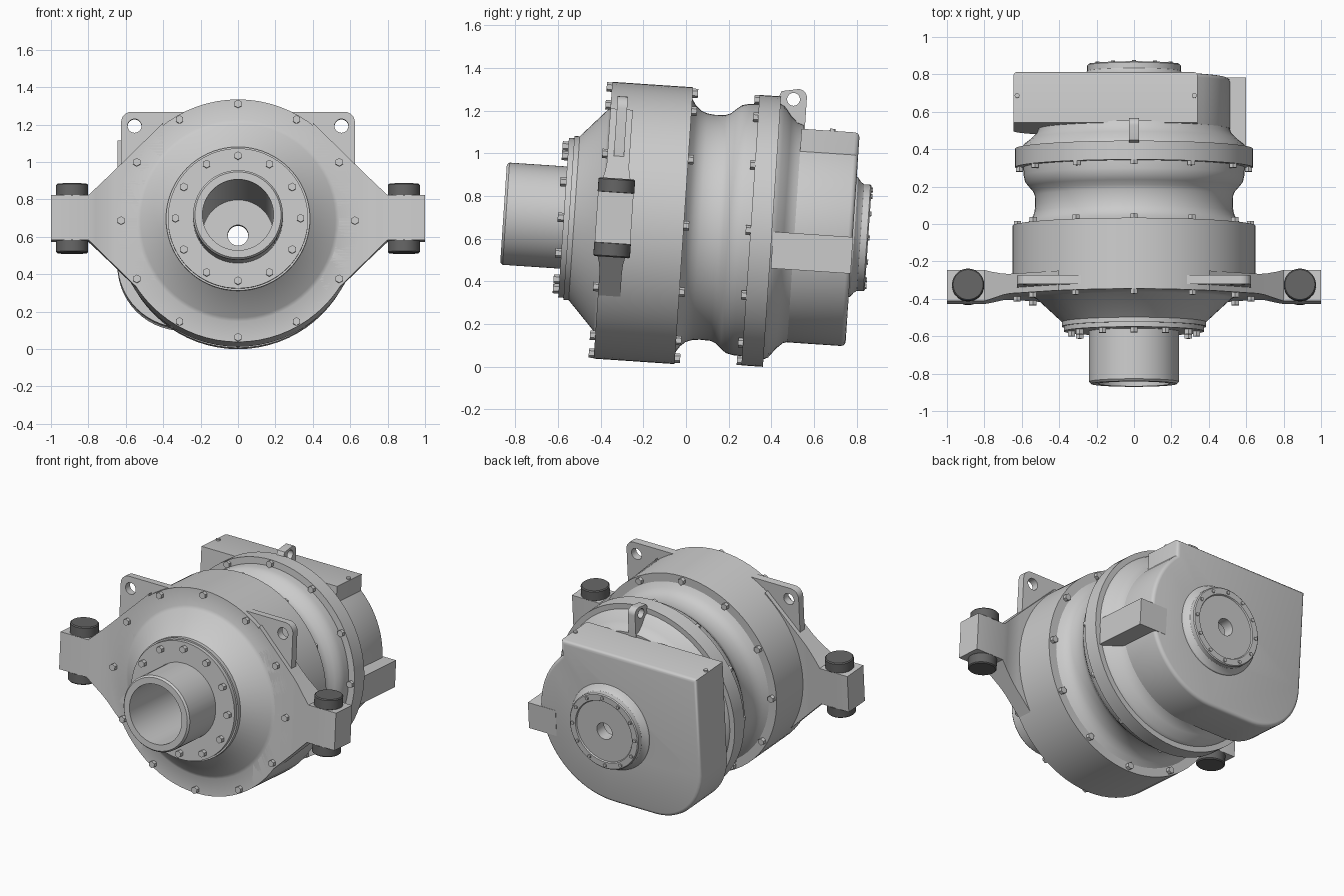
import bpy, bmesh
from math import sin, cos, pi, radians
from mathutils import Matrix, Vector

if "Cube" in bpy.data.objects:
    bpy.data.objects.remove(bpy.data.objects["Cube"])

# Everything is built around the local y axis, then tilted into place at the end.
TILT = Matrix.Translation((0, 0, 0.66)) @ Matrix.Rotation(radians(-3.85), 4, 'X')
parts = []


def finish(name, bm):
    bmesh.ops.recalc_face_normals(bm, faces=bm.faces)
    mesh = bpy.data.meshes.new(name)
    bm.to_mesh(mesh)
    bm.free()
    obj = bpy.data.objects.new(name, mesh)
    bpy.context.collection.objects.link(obj)
    parts.append(obj)
    return obj


def loft(name, sections):
    """Closed solid through rings with equal point counts."""
    bm = bmesh.new()
    rings = [[bm.verts.new(p) for p in s] for s in sections]
    n = len(rings[0])
    for a, b in zip(rings, rings[1:]):
        for i in range(n):
            j = (i + 1) % n
            bm.faces.new((a[i], a[j], b[j], b[i]))
    bm.faces.new(rings[0])
    bm.faces.new(rings[-1])
    return finish(name, bm)


def revolve(name, profile, n=72):
    """Closed (position, radius) profile turned about the y axis."""
    bm = bmesh.new()
    rings = [[bm.verts.new((r * sin(2 * pi * k / n), s, r * cos(2 * pi * k / n)))
              for s, r in profile] for k in range(n)]
    m = len(profile)
    for k in range(n):
        a, b = rings[k], rings[(k + 1) % n]
        for i in range(m):
            j = (i + 1) % m
            bm.faces.new((a[i], a[j], b[j], b[i]))
    return finish(name, bm)


def cylinder(name, centre, radius, depth, axis, n=40):
    bm = bmesh.new()
    turn = Vector((0, 0, 1)).rotation_difference(Vector(axis)).to_matrix().to_4x4()
    bmesh.ops.create_cone(bm, cap_ends=True, segments=n, radius1=radius, radius2=radius,
                          depth=depth, matrix=Matrix.Translation(centre) @ turn)
    return finish(name, bm)


def bolt_ring(name, s, radius, count, size, height=0.045):
    bm = bmesh.new()
    for k in range(count):
        a = 2 * pi * k / count
        m = Matrix.Translation((radius * sin(a), s, radius * cos(a))) @ Matrix.Rotation(pi / 2, 4, 'X')
        bmesh.ops.create_cone(bm, cap_ends=True, segments=6, radius1=size, radius2=size,
                              depth=height, matrix=m)
    finish(name, bm)


def cut(obj, cutter):
    mod = obj.modifiers.new("hole", 'BOOLEAN')
    mod.operation = 'DIFFERENCE'
    mod.solver = 'EXACT'
    mod.object = cutter
    bpy.context.view_layer.objects.active = obj
    bpy.ops.object.modifier_apply(modifier=mod.name)
    parts.remove(cutter)
    bpy.data.objects.remove(cutter)


def arc(cx, cz, r, a0, a1, n):
    return [(cx + r * cos(radians(a0 + (a1 - a0) * i / n)),
             cz + r * sin(radians(a0 + (a1 - a0) * i / n))) for i in range(n + 1)]


# Main turned casing: output tube, flange, cone, drum, neck, rear flange, hollow bore
revolve("main_casing", [
    (-0.857, 0.19), (-0.857, 0.23), (-0.845, 0.24), (-0.575, 0.24), (-0.575, 0.375),
    (-0.55, 0.375), (-0.55, 0.385), (-0.525, 0.385), (-0.40, 0.52), (-0.39, 0.54),
    (-0.39, 0.65), (-0.01, 0.65), (-0.01, 0.595), (0.01, 0.565), (0.035, 0.543),
    (0.065, 0.532), (0.10, 0.528), (0.15, 0.53), (0.175, 0.54), (0.20, 0.562),
    (0.225, 0.582), (0.26, 0.59), (0.303, 0.592), (0.303, 0.635), (0.404, 0.635),
    (0.404, 0.60), (0.425, 0.59), (0.46, 0.545), (0.49, 0.518), (0.52, 0.508),
    (0.52, 0.19)])

# Rear housing: round on one side, square shoulder on the other
outline = [(-0.645, 0.49), (0.34, 0.49)]
outline += arc(0, 0, 0.513, 48.5, -90, 30)
outline += arc(-0.295, -0.163, 0.35, -90, -180, 14)
housing = loft("rear_housing", [[(x, s, z) for x, z in outline] for s in (0.51, 0.783)])
bm = bmesh.new()
bm.from_mesh(housing.data)
rim = [e for e in bm.edges if all(v.co.y > 0.78 for v in e.verts)]
bmesh.ops.bevel(bm, geom=rim, offset=0.022, segments=3, profile=0.5, affect='EDGES')
bm.to_mesh(housing.data)
bm.free()
cut(housing, cylinder("bore_cutter", (0, 0.65, 0), 0.19, 0.6, (0, 1, 0), 72))

# Rear cover disc with centre hole
revolve("rear_cover", [
    (0.775, 0.055), (0.775, 0.285), (0.79, 0.28), (0.805, 0.26), (0.82, 0.25),
    (0.85, 0.25), (0.856, 0.244), (0.856, 0.205), (0.848, 0.20), (0.848, 0.055)])

# Side foot block on the housing
loft("side_foot", [[(x, 0.41, 0), (x, 0.785, 0), (x, 0.785, -0.172), (x, 0.41, -0.172)]
                   for x in (0.40, 0.60)])

# Top lifting eye on the rear flange
eye_outline = [(0.38, 0.45), (0.38, 0.60), (0.405, 0.66)]
eye_outline += arc(0.485, 0.635, 0.04, 90, 0, 6) + [(0.525, 0.45)]
eye = loft("top_lifting_eye", [[(x, s, z) for s, z in eye_outline] for x in (-0.026, 0.026)])
cut(eye, cylinder("eye_cutter", (0, 0.463, 0.625), 0.03, 0.2, (1, 0, 0)))

# Mirrored mounting arms, rubber pads and corner lifting plates
rubber = bpy.data.materials.new("dark_rubber")
rubber.diffuse_color = (0.13, 0.13, 0.13, 1)
rubber.use_nodes = True
rubber.node_tree.nodes["Principled BSDF"].inputs["Base Color"].default_value = rubber.diffuse_color
for side, k in (("left", -1), ("right", 1)):
    # x, front, back, half height
    stations = [(0.40, -0.39, -0.285, 0.51), (0.66, -0.39, -0.285, 0.255),
                (0.70, -0.395, -0.282, 0.216), (0.76, -0.412, -0.268, 0.158),
                (0.80, -0.422, -0.255, 0.12), (1.0, -0.422, -0.255, 0.12)]
    loft(side + "_mount_arm", [
        [(k * x, f, 0.015 + h), (k * x, b, 0.015 + h), (k * x, b, 0.015 - h), (k * x, f, 0.015 - h)]
        for x, f, b, h in stations])

    for level, z in (("upper", 0.165), ("lower", -0.135)):
        bm = bmesh.new()
        bmesh.ops.create_cone(bm, cap_ends=True, segments=40, radius1=0.086, radius2=0.086,
                              depth=0.07, matrix=Matrix.Translation((k * 0.887, -0.338, z)))
        caps = [e for e in bm.edges if abs(e.verts[0].co.z - e.verts[1].co.z) < 1e-4]
        bmesh.ops.bevel(bm, geom=caps, offset=0.006, segments=1, affect='EDGES')
        finish(side + "_" + level + "_pad", bm).data.materials.append(rubber)

    plate_outline = [(0.2, 0.585)] + arc(0.57, 0.53, 0.055, 90, 0, 6) + [(0.625, 0.27), (0.3, 0.27)]
    plate = loft(side + "_lifting_plate", [[(k * x, s, z) for x, z in plate_outline]
                                           for s in (-0.36, -0.312)])
    cut(plate, cylinder("plate_cutter", (k * 0.553, -0.335, 0.51), 0.037, 0.2, (0, 1, 0)))

# Bolt circles
bolt_ring("front_flange_bolts", -0.58, 0.335, 12, 0.022)
bolt_ring("drum_front_bolts", -0.392, 0.625, 12, 0.022)
bolt_ring("drum_back_bolts", -0.008, 0.622, 12, 0.022)
bolt_ring("rear_flange_bolts", 0.303, 0.612, 12, 0.022)
bolt_ring("rear_cover_bolts", 0.853, 0.226, 12, 0.012, 0.02)
for side, x in (("left", -0.625), ("right", 0.322)):
    cylinder("housing_top_bolt_" + side, (x, 0.655, 0.49), 0.013, 0.02, (0, 0, 1), 12)

# Tilt the whole assembly and smooth the turned surfaces
for obj in parts:
    obj.data.transform(TILT)
    obj.select_set(True)
bpy.context.view_layer.objects.active = parts[0]
bpy.ops.object.shade_smooth_by_angle(angle=radians(32))
